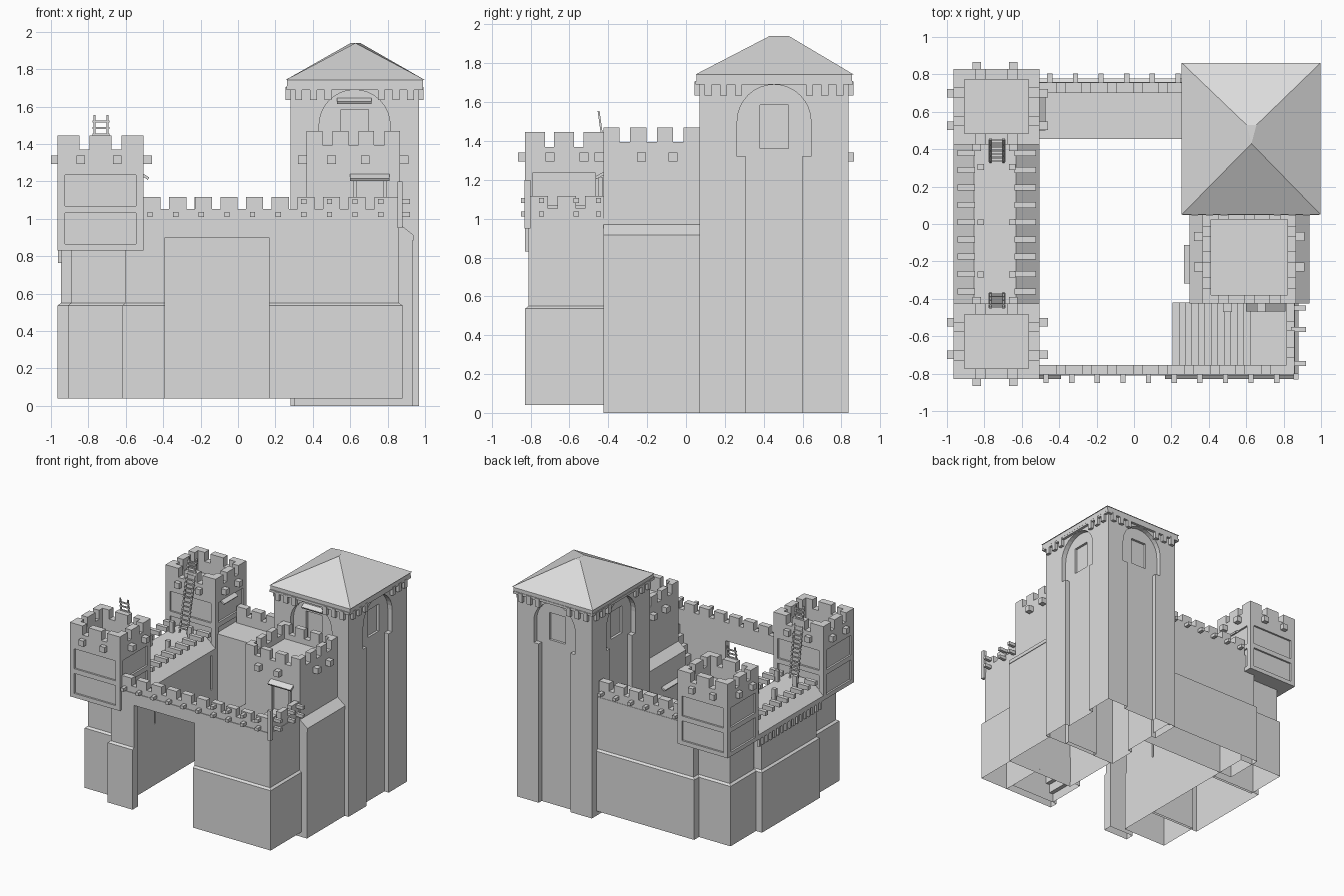
import bpy, bmesh, math
from mathutils import Vector, Matrix

cube = bpy.data.objects.get("Cube")
if cube:
    bpy.data.objects.remove(cube)

stone = bpy.data.materials.new("pale_grey_stone")
stone.use_nodes = True
GREY = (0.72, 0.72, 0.72, 1)
stone.diffuse_color = GREY
stone.node_tree.nodes["Principled BSDF"].inputs["Base Color"].default_value = GREY
parts = []


def finish(name, bm):
    bmesh.ops.recalc_face_normals(bm, faces=bm.faces)
    mesh = bpy.data.meshes.new(name)
    bm.to_mesh(mesh)
    bm.free()
    mesh.materials.append(stone)
    ob = bpy.data.objects.new(name, mesh)
    bpy.context.scene.collection.objects.link(ob)
    return ob


def part(name, bm):
    parts.append(finish(name, bm))


def box(bm, x0, x1, y0, y1, z0, z1):
    size = Vector((abs(x1 - x0), abs(y1 - y0), abs(z1 - z0)))
    mid = Vector((x0 + x1, y0 + y1, z0 + z1)) / 2
    bmesh.ops.create_cube(bm, size=1, matrix=Matrix.Translation(mid) @ Matrix.Diagonal(size).to_4x4())


def prism(bm, points, vec):
    face = bm.faces.new([bm.verts.new(p) for p in points])
    ext = bmesh.ops.extrude_face_region(bm, geom=[face], use_keep_orig=True)["geom"]
    bmesh.ops.translate(bm, vec=vec, verts=[v for v in ext if isinstance(v, bmesh.types.BMVert)])


def beam(bm, p, q, w, h):
    p, q = Vector(p), Vector(q)
    rot = (q - p).to_track_quat('X', 'Z').to_matrix().to_4x4()
    size = Matrix.Diagonal(((q - p).length, w, h, 1))
    bmesh.ops.create_cube(bm, size=1, matrix=Matrix.Translation((p + q) / 2) @ rot @ size)


def walls(bm, x0, x1, y0, y1, top, left=1, right=1, front=1, back=1):
    # hollow block that steps in above its plinth on the chosen sides
    rings = []
    for i, z in ((0, 0.04), (0, 0.537), (0.018, 0.55), (0.018, top)):
        a, b, c, d = x0 + i * left, x1 - i * right, y0 + i * front, y1 - i * back
        rings.append([bm.verts.new(v) for v in ((a, c, z), (b, c, z), (b, d, z), (a, d, z))])
    for lo, hi in zip(rings, rings[1:]):
        for k in range(4):
            j = (k + 1) % 4
            bm.faces.new((lo[k], lo[j], hi[j], hi[k]))
    bm.faces.new(rings[-1])


def battlement(bm, a, b, c0, c1, z0, z1, z2, n, along_x, gap=0.5):
    # low wall from a to b with n merlons
    def put(s, e, lo, hi):
        box(bm, *((s, e, c0, c1) if along_x else (c0, c1, s, e)), lo, hi)
    put(a, b, z0, z1)
    w = (b - a) / (n + gap * (n - 1))
    for i in range(n):
        s = a + i * w * (1 + gap)
        put(s, s + w, z1, z2)


def battlement_ring(bm, x0, x1, y0, y1, t, z0, z1, z2, n, gap):
    for c0, c1 in ((y0, y0 + t), (y1 - t, y1)):
        battlement(bm, x0, x1, c0, c1, z0, z1, z2, n, True, gap)
    for c0, c1 in ((x0, x0 + t), (x1 - t, x1)):
        battlement(bm, y0, y1, c0, c1, z0, z1, z2, n, False, gap)


# Great tower with arched recesses and windows
CX, CY, HX, HY = 0.6235, 0.4535, 0.3435, 0.3835
SIDES = [(Vector((0, -1, 0)), HY, HX), (Vector((0, 1, 0)), HY, HX),
         (Vector((1, 0, 0)), HX, HY), (Vector((-1, 0, 0)), HX, HY)]
centre = Vector((CX, CY, 0))
bm = bmesh.new()
box(bm, CX - HX, CX + HX, CY - HY, CY + HY, 0, 1.71)
tower = finish("great_tower", bm)
parts.append(tower)

arch = [(0.145, -0.1), (0.145, 1.32), (0.19, 1.32)]
arch += [(0.19 * math.cos(math.pi * k / 16), 1.5 + 0.19 * math.sin(math.pi * k / 16)) for k in range(17)]
arch += [(-0.19, 1.32), (-0.145, 1.32), (-0.145, -0.1)]
window = [(-0.073, 1.36), (0.073, 1.36), (0.073, 1.585), (-0.073, 1.585)]
for outline, depth in ((arch, 0.04), (window, 0.06)):
    bm = bmesh.new()
    for n, dist, _ in SIDES:
        side = n.cross(Vector((0, 0, 1)))
        prism(bm, [centre + n * (dist - depth) + side * u + Vector((0, 0, z)) for u, z in outline], n * 0.1)
    cutter = finish("recess_cutter", bm)
    cutter.hide_render = True
    mod = tower.modifiers.new("recess", 'BOOLEAN')
    mod.operation, mod.solver, mod.object = 'DIFFERENCE', 'EXACT', cutter
    bpy.context.view_layer.objects.active = tower
    bpy.ops.object.modifier_apply(modifier=mod.name)
    bpy.data.objects.remove(cutter)

# Eaves corbels
bm = bmesh.new()
box(bm, CX - HX - 0.022, CX + HX + 0.022, CY - HY - 0.022, CY + HY + 0.022, 1.69, 1.71)
for n, dist, half in SIDES:
    side = n.cross(Vector((0, 0, 1)))
    for s in (-1, 1):
        for k in range(3):
            at = centre + n * (dist - 0.01) + side * s * (half - 0.045 - k * 0.078)
            at.z = 1.67
            beam(bm, at, at + n * 0.035, 0.037, 0.07)
part("eaves_corbels", bm)

# Hipped roof with a tiny flat top
bm = bmesh.new()
box(bm, 0.262, 0.99, 0.055, 0.855, 1.706, 1.743)
eave = [bm.verts.new(v) for v in ((0.255, 0.05, 1.743), (0.998, 0.05, 1.743),
                                  (0.998, 0.862, 1.743), (0.255, 0.862, 1.743))]
top = [bm.verts.new(v) for v in ((0.628, 0.43, 1.94), (0.655, 0.53, 1.94), (0.602, 0.53, 1.94))]
e0, e1, e2, e3 = eave
t0, t1, t2 = top
for f in ((e0, e1, t0), (e1, e2, t1, t0), (e2, e3, t2, t1), (e3, e0, t0, t2), top, eave[::-1]):
    bm.faces.new(f)
part("tower_roof", bm)

# Keep in front of the great tower, with a sloped ledge
bm = bmesh.new()
half = [(0.315, 0), (0.315, 0.885), (0.32, 0.885), (0.32, 0.915), (0.25, 0.97), (0.25, 1.35)]
profile = [(0.617 + x, z) for x, z in half] + [(0.617 - x, z) for x, z in reversed(half)]
prism(bm, [(x, -0.425, z) for x, z in profile], (0, 0.5, 0))
battlement_ring(bm, 0.367, 0.867, -0.425, 0.07, 0.045, 1.35, 1.395, 1.47, 4, 0.65)
for u in (-0.23, -0.067):
    for x in (0.322, 0.867):
        box(bm, x, x + 0.045, u - 0.023, u + 0.023, 1.293, 1.34)
for u in (0.5, 0.68):
    box(bm, u - 0.023, u + 0.023, -0.47, -0.425, 1.293, 1.34)
part("keep", bm)

# Front curtain wall with open gate
bm = bmesh.new()
walls(bm, -0.62, -0.39, -0.828, -0.755, 1.0, right=0, back=0)
walls(bm, 0.165, 0.62, -0.828, -0.755, 1.0, left=0, right=0, back=0)
box(bm, -0.39, 0.165, -0.81, -0.755, 0.9, 1.0)
box(bm, -0.505, 0.858, -0.805, -0.755, 0.99, 1.053)
battlement(bm, -0.505, 0.82, -0.805, -0.755, 1.0, 1.053, 1.117, 10, True)
for i in range(10):
    x = -0.47 + 0.137 * i
    for z in (1.01, 1.08) if x > 0.3 else (1.01,):
        box(bm, x - 0.014, x + 0.014, -0.85, -0.79, z, z + 0.027)
part("front_wall", bm)

# Corner bastion with its stairs
bm = bmesh.new()
walls(bm, 0.62, 0.88, -0.828, -0.42, 1.0, left=0, back=0)
battlement(bm, -0.805, -0.425, 0.815, 0.858, 1.0, 1.053, 1.117, 3, False)
for y in (-0.745, -0.565, -0.45):
    for z in (1.01, 1.08):
        box(bm, 0.84, 0.92, y - 0.013, y + 0.013, z, z + 0.027)
box(bm, 0.852, 0.88, -0.832, -0.8, 0.95, 1.2)
part("corner_bastion", bm)
bm = bmesh.new()
STEPS = 12
run, rise = 0.415 / STEPS, 0.96 / (STEPS + 1)
profile = [(0.62, 0.04), (0.205, 0.04)]
for i in range(STEPS):
    profile += [(0.205 + (i + d) * run, 0.04 + (i + 1) * rise) for d in (0, 1)]
prism(bm, [(x, -0.755, z) for x, z in profile], (0, 0.335, 0))
part("stairs", bm)

# Back curtain wall
bm = bmesh.new()
walls(bm, -0.62, 0.3, 0.455, 0.778, 0.98, front=0)
battlement(bm, -0.505, 0.27, 0.70, 0.757, 0.98, 1.053, 1.117, 6, True)
for i in range(6):
    x = -0.45 + 0.137 * i
    box(bm, x - 0.014, x + 0.014, 0.745, 0.805, 1.01, 1.037)
part("back_wall", bm)

# Side wing with sloped shoulders
bm = bmesh.new()
walls(bm, -0.965, -0.505, -0.38, 0.38, 0.84, right=0)
profile = [(-0.965, 0.83), (-0.965, 0.87), (-0.855, 0.97), (-0.63, 0.97), (-0.505, 0.87), (-0.505, 0.83)]
prism(bm, [(x, -0.43, z) for x, z in profile], (0, 0.86, 0))
for i in range(17):
    y = -0.4 + i * 0.05
    box(bm, -0.963, -0.94, y - 0.012, y + 0.012, 0.765, 0.835)
part("side_wing", bm)

# Rafters and posts along the wing walkway
bm = bmesh.new()
for i in range(9):
    y = -0.36 + i * 0.0925
    box(bm, -0.64, -0.525, y - 0.016, y + 0.016, 0.975, 1.01)
    box(bm, -0.945, -0.85, y - 0.016, y + 0.016, 0.975, 1.01)
for y in (-0.27, 0.01, 0.305):
    for x in (-0.82, -0.65):
        box(bm, x - 0.017, x + 0.017, y - 0.015, y + 0.015, 0.97, 1.06)
part("wing_rafters", bm)

# Twin corner towers, mirrored front to back
for s, label in ((-1, "front"), (1, "back")):
    bm = bmesh.new()
    walls(bm, -0.91, -0.505, *sorted((s * 0.36, s * 0.715)), 0.84, right=0)
    box(bm, -0.95, -0.52, s * 0.44, s * 0.815, 0.835, 1.27)
    for z0, z1 in ((0.83, 0.865), (1.03, 1.07), (1.235, 1.27)):
        box(bm, -0.965, -0.505, s * 0.425, s * 0.83, z0, z1)
    for x in (-0.965, -0.545):
        for y in (0.425, 0.79):
            box(bm, x, x + 0.04, s * y, s * (y + 0.04), 0.83, 1.27)
    y0, y1 = sorted((s * 0.425, s * 0.83))
    battlement_ring(bm, -0.965, -0.505, y0, y1, 0.058, 1.27, 1.37, 1.445, 3, 0.45)
    for y in (0.525, 0.7):
        for x in (-1.0, -0.505):
            box(bm, x, x + 0.045, s * y - 0.023, s * y + 0.023, 1.293, 1.34)
    for x in (-0.84, -0.645):
        for y in (0.39, 0.825):
            box(bm, x - 0.023, x + 0.023, s * y, s * (y + 0.04), 1.293, 1.34)
    part(label + "_corner_tower", bm)

    # Ladder leaning on the tower
    bm = bmesh.new()
    foot, head = (0.33, 0.455) if s > 0 else (0.37, 0.45)
    for x in (-0.768, -0.698):
        beam(bm, (x, s * foot, 0.97), (x, s * head, 1.555), 0.01, 0.01)
    for k in range(1, 17):
        t = k / 17
        y, z = s * (foot + (head - foot) * t), 0.97 + 0.585 * t
        beam(bm, (-0.778, y, z), (-0.688, y, z), 0.01, 0.01)
    part(label + "_ladder", bm)

# Small awnings over doors and windows
bm = bmesh.new()
for p, q, w in (((0.622, 0.13, 1.65), (0.622, 0.078, 1.62), 0.185),
                ((0.705, -0.42, 1.235), (0.705, -0.465, 1.21), 0.21),
                ((0.31, -0.215, 0.72), (0.272, -0.215, 0.7), 0.205),
                ((-0.51, 0.59, 1.235), (-0.478, 0.59, 1.215), 0.18)):
    beam(bm, p, q, w, 0.015)
for x in (0.625, 0.785):
    box(bm, x - 0.008, x + 0.008, -0.45, -0.43, 1.0, 1.215)
part("awnings", bm)

# Leave the hollow buildings open underneath
for ob in parts:
    bm = bmesh.new()
    bm.from_mesh(ob.data)
    floor = [f for f in bm.faces if all(v.co.z < 0.05 for v in f.verts)]
    bmesh.ops.delete(bm, geom=floor, context='FACES')
    bm.to_mesh(ob.data)
    bm.free()
